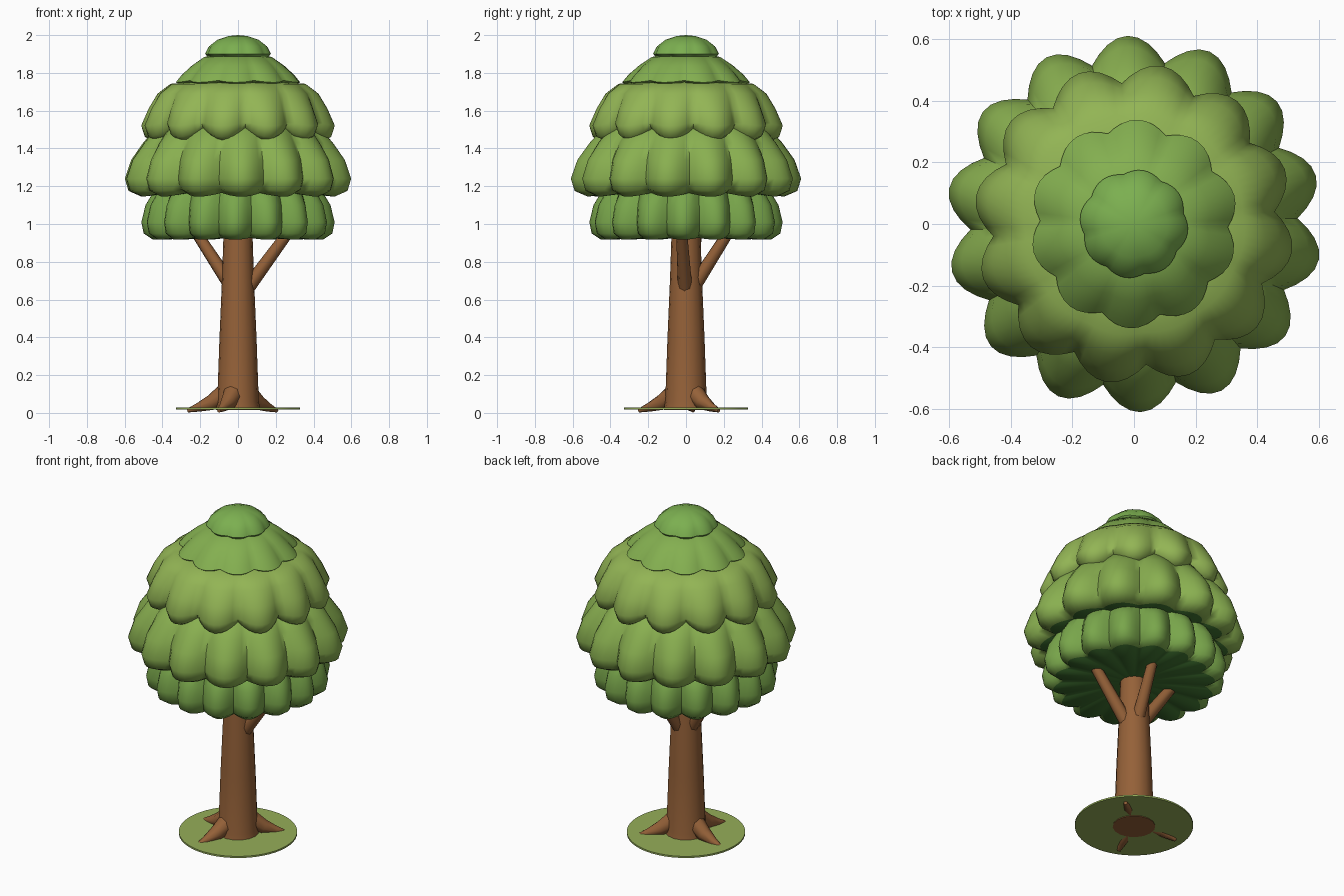
import bpy, bmesh
from math import cos, sin, pi, radians
from mathutils import Vector

if "Cube" in bpy.data.objects:
    bpy.data.objects.remove(bpy.data.objects["Cube"])


def material(name, rgb):
    m = bpy.data.materials.new(name)
    m.diffuse_color = (*rgb, 1)
    m.use_nodes = True
    m.node_tree.nodes["Principled BSDF"].inputs["Base Color"].default_value = m.diffuse_color
    return m


BARK = material("bark", (0.30, 0.12, 0.04))
GRASS = material("grass", (0.30, 0.42, 0.10))
SHADE = material("leaf_shade", (0.05, 0.17, 0.03))


def finish(bm, name, mats, angle=50):
    bmesh.ops.recalc_face_normals(bm, faces=bm.faces)
    me = bpy.data.meshes.new(name)
    bm.to_mesh(me)
    bm.free()
    ob = bpy.data.objects.new(name, me)
    bpy.context.collection.objects.link(ob)
    for m in mats:
        me.materials.append(m)
    bpy.ops.object.select_all(action='DESELECT')
    bpy.context.view_layer.objects.active = ob
    ob.select_set(True)
    bpy.ops.object.shade_smooth_by_angle(angle=radians(angle))
    return ob


def skin(bm, rings, under=0):
    """Bridge rings of vertices; the first `under` bands use material slot 1."""
    for k, (a, b) in enumerate(zip(rings, rings[1:])):
        n = max(len(a), len(b))
        for i in range(n):
            j = (i + 1) % n
            if len(a) == 1:
                f = bm.faces.new((a[0], b[j], b[i]))
            elif len(b) == 1:
                f = bm.faces.new((a[i], a[j], b[0]))
            else:
                f = bm.faces.new((a[i], a[j], b[j], b[i]))
            f.material_index = 1 if k < under else 0


def leaf_tier(name, lobes, phase, rgb, rows, under=2):
    """Scalloped skirt. Rows: radius, height, groove depth, rise at the grooves."""
    bm = bmesh.new()
    n = lobes * 8
    rings = []
    for r, z, depth, rise in rows:
        if r == 0:
            rings.append([bm.verts.new((0, 0, z))])
            continue
        ring = []
        for i in range(n):
            t = 2 * pi * i / n
            gap = 1 - abs(cos(lobes * t / 2))
            t += radians(phase)
            rr = r * (1 - depth * gap)
            ring.append(bm.verts.new((rr * cos(t), rr * sin(t), z + rise * gap)))
        rings.append(ring)
    skin(bm, rings, under)
    return finish(bm, name, [material(name, rgb), SHADE], 60)


def limb(name, points, sides=8):
    """Tapered tube through (x, y, z, radius) points."""
    bm = bmesh.new()
    pts = [Vector(p[:3]) for p in points]
    rings = []
    for k, p in enumerate(points):
        d = pts[min(k + 1, len(pts) - 1)] - pts[max(k - 1, 0)]
        q = d.to_track_quat('Z', 'Y')
        rings.append([bm.verts.new(pts[k] + q @ Vector((p[3] * cos(2 * pi * i / sides),
                                                        p[3] * sin(2 * pi * i / sides), 0)))
                      for i in range(sides)])
    skin(bm, rings)
    bm.faces.new(rings[0])
    bm.faces.new(rings[-1])
    return finish(bm, name, [BARK])


# Foliage tiers, bottom to top
leaf_tier("leaf_tier_1", 16, -92, (0.19, 0.38, 0.07), [
    (0, .93, 0, 0), (.22, .925, .06, .01), (.45, .917, .13, .01), (.50, .95, .13, 0),
    (.512, 1.01, .13, 0), (.49, 1.10, .11, 0), (.43, 1.20, .06, 0), (0, 1.25, 0, 0)])
leaf_tier("leaf_tier_2", 14, 92, (0.25, 0.43, 0.08), [
    (0, 1.18, 0, 0), (.3, 1.17, .05, .01), (.52, 1.145, .13, .02), (.59, 1.175, .13, .01),
    (.61, 1.24, .13, 0), (.575, 1.34, .11, 0), (.51, 1.43, .08, 0), (.42, 1.53, .04, 0),
    (0, 1.58, 0, 0)])
leaf_tier("leaf_tier_3", 12, 80, (0.29, 0.46, 0.09), [
    (0, 1.50, 0, 0), (.3, 1.49, .05, .01), (.44, 1.435, .11, .06), (.50, 1.46, .12, .05),
    (.52, 1.52, .12, .02), (.48, 1.61, .09, 0), (.43, 1.69, .05, 0), (.36, 1.742, .02, 0),
    (.25, 1.75, 0, 0), (0, 1.76, 0, 0)])
leaf_tier("leaf_tier_4", 10, 88, (0.23, 0.43, 0.08), [
    (0, 1.75, 0, 0), (.315, 1.732, .1, .02), (.338, 1.75, .1, .01), (.305, 1.79, .08, 0),
    (.25, 1.838, .05, 0), (.18, 1.885, .02, 0), (0, 1.90, 0, 0)], 1)
leaf_tier("leaf_cap", 8, 80, (0.20, 0.43, 0.08), [
    (0, 1.88, 0, 0), (.155, 1.878, .07, .01), (.176, 1.90, .07, 0), (.155, 1.94, .05, 0),
    (.11, 1.975, .03, 0), (.05, 1.995, 0, 0), (0, 2.0, 0, 0)], 1)

# Trunk
limb("trunk", [(0, 0, .015, .118), (0, 0, .06, .11), (0, 0, .4, .098),
               (0, 0, .7, .085), (0, 0, 1.0, .075)], 16)

# Branches: direction, start height, outer reach
for i, (ang, z0, reach) in enumerate([(-5, .66, .30), (77, .68, .26), (165, .69, .26)]):
    c, s = cos(radians(ang)), sin(radians(ang))
    limb(f"branch_{i + 1}", [(.05 * c, .05 * s, z0, .038), (reach * c, reach * s, 1.0, .028)])

# Roots spreading over the ground
for i, ang in enumerate((40, 172, -112)):
    c, s = cos(radians(ang)), sin(radians(ang))
    limb(f"root_{i + 1}", [(.06 * c, .06 * s, .11, .055), (.14 * c, .14 * s, .055, .042),
                           (.21 * c, .21 * s, .03, .024), (.27 * c, .27 * s, .012, .010)])

# Thin grass disc
bm = bmesh.new()
bmesh.ops.create_cone(bm, cap_ends=True, segments=48, radius1=.327, radius2=.327, depth=.01)
bmesh.ops.translate(bm, verts=bm.verts, vec=(0, 0, .024))
finish(bm, "grass_disc", [GRASS], 30)
